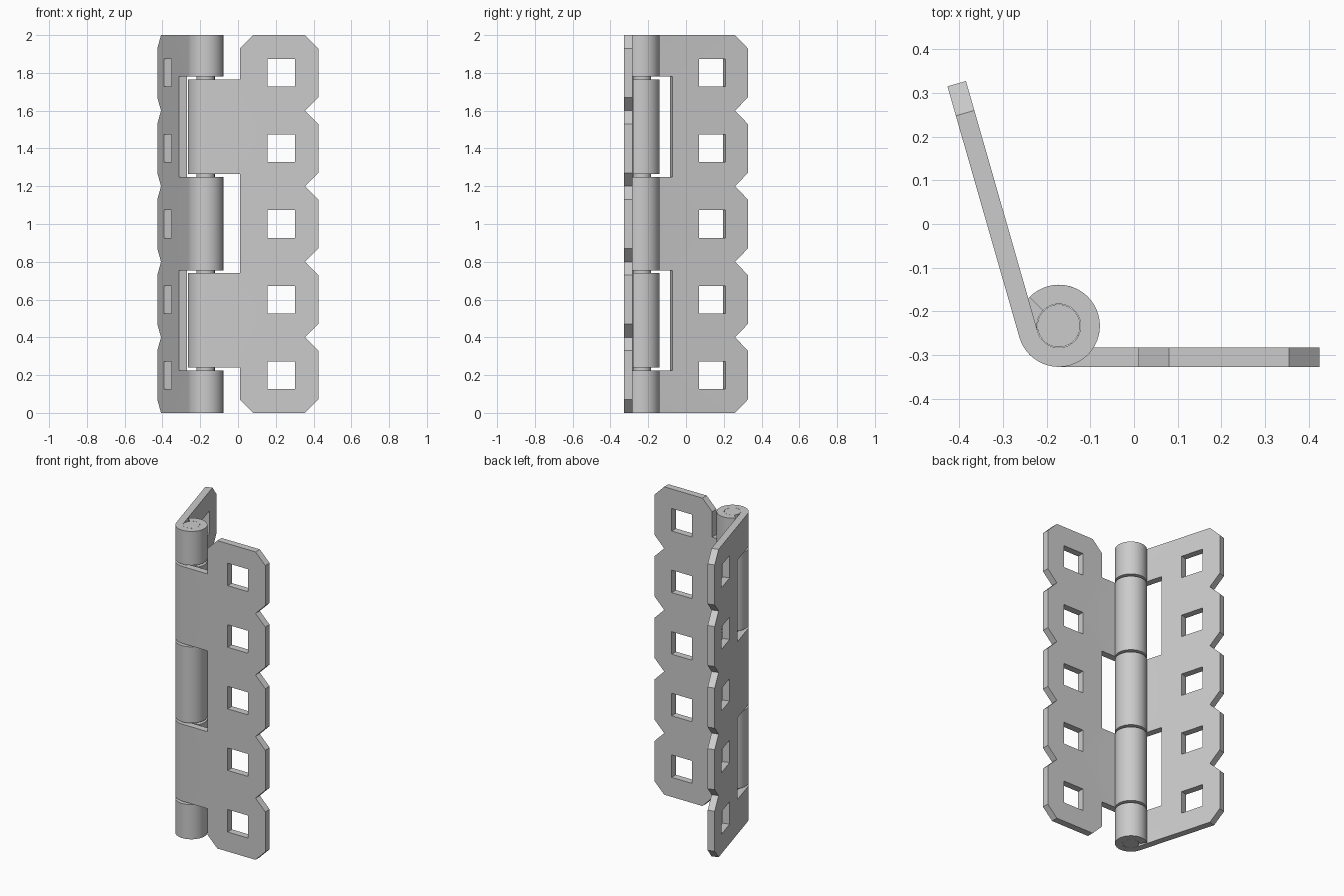
import bpy, bmesh
from math import sin, cos, radians
from mathutils import Vector, Matrix

if "Cube" in bpy.data.objects:
    bpy.data.objects.remove(bpy.data.objects["Cube"])

CX, CY = -0.172, -0.233       # hinge axis
R, T = 0.094, 0.044           # knuckle radius, sheet thickness
LEN, INNER, C = 0.597, 0.182, 0.07
H = 2.0


def finish(bm, name, matrix):
    bmesh.ops.transform(bm, matrix=matrix, verts=bm.verts)
    bmesh.ops.recalc_face_normals(bm, faces=bm.faces)
    me = bpy.data.meshes.new(name)
    bm.to_mesh(me)
    bm.free()
    ob = bpy.data.objects.new(name, me)
    bpy.context.collection.objects.link(ob)
    bpy.ops.object.select_all(action='DESELECT')
    ob.select_set(True)
    bpy.context.view_layer.objects.active = ob
    bpy.ops.object.shade_smooth_by_angle(angle=radians(30))
    return ob


def add_loop(bm, pts):
    vs = [bm.verts.new((u, -R, z)) for u, z in pts]
    return [bm.edges.new((vs[i - 1], vs[i])) for i in range(len(vs))]


def extrude(bm, faces, vec):
    new = bmesh.ops.extrude_face_region(bm, geom=faces)['geom']
    verts = [g for g in new if isinstance(g, bmesh.types.BMVert)]
    bmesh.ops.translate(bm, verts=verts, vec=vec)


def leaf(name, inner, knuckles, matrix):
    bm = bmesh.new()
    # scalloped outer edge, bottom to top, closed by the inner edge
    pts = [(LEN - C, 0)]
    for i in range(5):
        z = 0.4 * i
        pts += [(LEN, z + C), (LEN, z + 0.4 - C), (LEN - C, z + 0.4)]
    edges = add_loop(bm, pts + inner)
    # square screw holes
    h = 0.073
    for i in range(5):
        z, u = 0.2 + 0.4 * i, 0.4
        edges += add_loop(bm, [(u - h, z - h), (u + h, z - h),
                               (u + h, z + h), (u - h, z + h)])
    bmesh.ops.triangle_fill(bm, edges=edges, use_beauty=True, use_dissolve=False,
                            normal=(0, 1, 0))
    extrude(bm, bm.faces[:], (0, T, 0))
    # rolled knuckles
    n = 40
    for z0, z1 in knuckles:
        rows = []
        for i in range(n + 1):
            a = radians(-90 - 300 * i / n)
            rows.append([bm.verts.new((r * cos(a), r * sin(a), z0)) for r in (R, R - T)])
        faces = [bm.faces.new((p[0], q[0], q[1], p[1])) for p, q in zip(rows, rows[1:])]
        extrude(bm, faces, (0, 0, z1 - z0))
    # weld knuckles to the plate
    hidden = [f for f in bm.faces if all(abs(v.co.x) < 1e-5 for v in f.verts)]
    bmesh.ops.delete(bm, geom=hidden, context='FACES')
    bmesh.ops.remove_doubles(bm, verts=bm.verts, dist=1e-4)
    return finish(bm, name, matrix)


# right leaf: two knuckles
k_right = [(0.24, 0.74), (1.265, 1.765)]
inner_right = [(INNER + C, H), (INNER, H - C)]
for z0, z1 in reversed(k_right):
    inner_right += [(INNER, z1), (0, z1), (0, z0), (INNER, z0)]
inner_right += [(INNER, C), (INNER + C, 0)]
leaf("right_leaf", inner_right, k_right, Matrix.Translation((CX, CY, 0)))

# left leaf: three knuckles, mirrored and swung open
k_left = [(0, 0.225), (0.755, 1.25), (1.78, H)]
inner_left = [(0, H), (0, 1.78), (INNER, 1.78), (INNER, 1.25), (0, 1.25),
              (0, 0.755), (INNER, 0.755), (INNER, 0.225), (0, 0.225), (0, 0)]
swing = (Matrix.Translation((CX, CY, 0)) @ Matrix.Rotation(radians(106), 4, 'Z')
         @ Matrix.Diagonal((1, -1, 1, 1)))
leaf("left_leaf", inner_left, k_left, swing)

# hinge pin
bm = bmesh.new()
bmesh.ops.create_cone(bm, cap_ends=True, segments=40, radius1=R - T - 0.001,
                      radius2=R - T - 0.001, depth=H)
finish(bm, "hinge_pin", Matrix.Translation((CX, CY, H / 2)))
